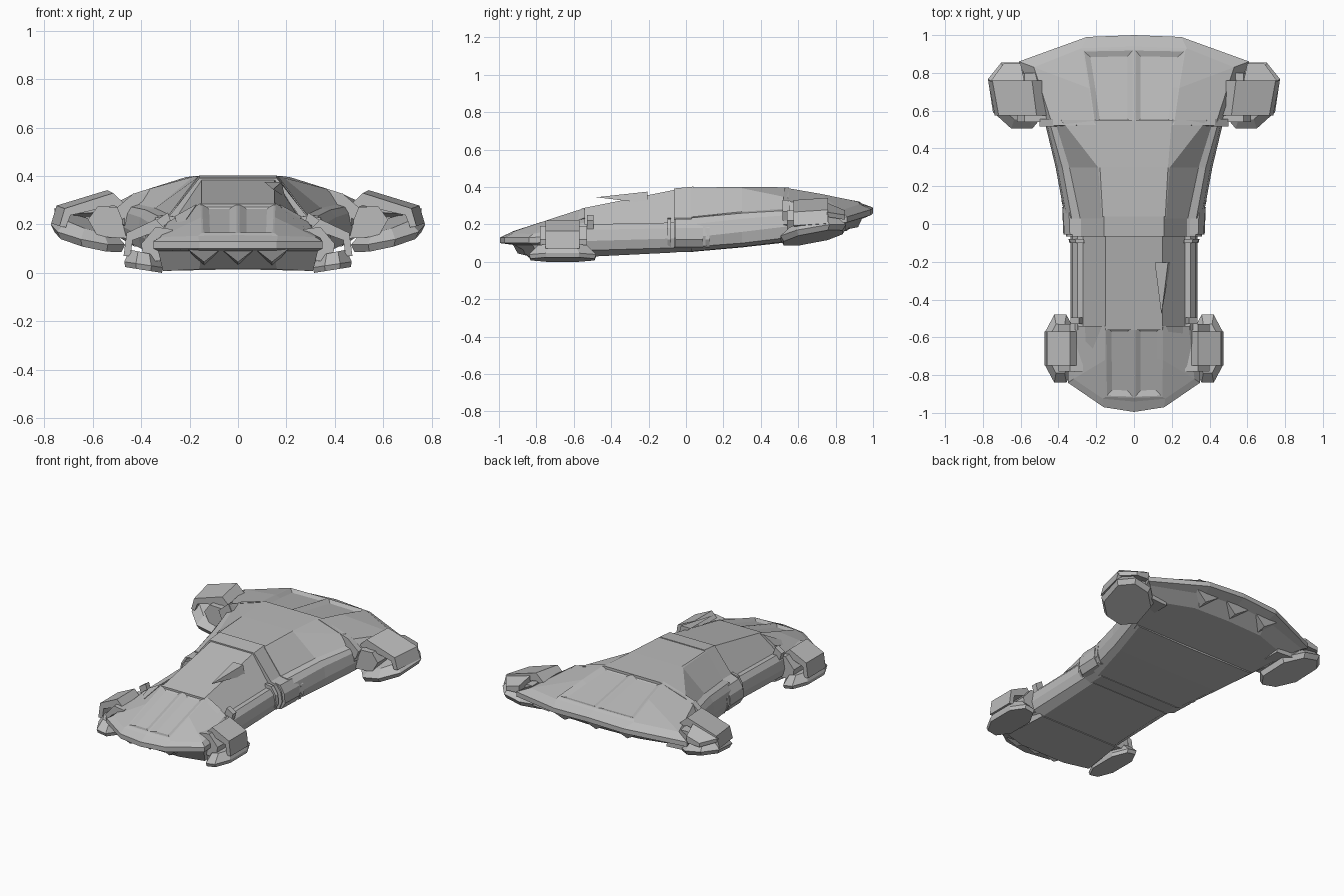
import bpy, bmesh
from mathutils import Vector

if "Cube" in bpy.data.objects:
    bpy.data.objects.remove(bpy.data.objects["Cube"])

grey = bpy.data.materials.new("hull_grey")
grey.use_nodes = True
COLOUR = (0.5, 0.5, 0.5, 1)
grey.diffuse_color = COLOUR
grey.node_tree.nodes["Principled BSDF"].inputs["Base Color"].default_value = COLOUR


def solid(name, rings, side=1, bays=0):
    """Skin a list of equal rings; bays sinks two panels into the last cap."""
    bm = bmesh.new()
    loops = [[bm.verts.new((p[0] * side, p[1], p[2])) for p in ring] for ring in rings]
    count = len(loops[0])
    for low, high in zip(loops, loops[1:]):
        for i in range(count):
            j = (i + 1) % count
            bm.faces.new((low[i], low[j], high[j], high[i]))
    bm.faces.new(loops[0])
    top = loops[-1]
    if bays:
        half = count // 2
        panels = [bm.faces.new(top[:half + 1]), bm.faces.new(top[half:] + top[:1])]
    else:
        bm.faces.new(top)
    bmesh.ops.recalc_face_normals(bm, faces=bm.faces)
    if bays:
        bmesh.ops.inset_individual(bm, faces=panels, thickness=0.007, use_even_offset=True)
        bmesh.ops.inset_individual(bm, faces=panels, thickness=0.028, depth=-bays,
                                   use_even_offset=True)
    mesh = bpy.data.meshes.new(name)
    bm.to_mesh(mesh)
    bm.free()
    mesh.materials.append(grey)
    obj = bpy.data.objects.new(name, mesh)
    bpy.context.collection.objects.link(obj)
    return obj


def mirrored(half):
    """Close a half outline that starts and ends on the centre line."""
    return half + [(-x, y, z) for x, y, z in reversed(half[1:-1])]


def section(y, base, *points):
    """Hull cross-section at y, from the keel up to the deck edge."""
    return mirrored([(0, y, base)] + [(x, y, z) for x, z in points] + [(0, y, points[-1][1])])


def extrude(name, profile, y0, y1, side, taper=1.0, drop=0.0):
    """Run an x-z profile along y, optionally narrower and lower at y0."""
    return solid(name, [[(x * taper, y0, z - drop) for x, z in profile],
                        [(x, y1, z) for x, z in profile]], side)


def spike(name, base, tip, side=1):
    tip = Vector(tip)
    base = [Vector(p) for p in base]
    return solid(name, [base, [tip.lerp(p, 0.01) for p in base]], side)


def lift(row, dz):
    return [(x, y, z + dz) for x, y, z in row]


# Central hull: front body, collar, widening rear body with flared shoulders
solid("front_body", [
    section(-.56, .025, (.27, .025), (.32, .06), (.335, .11), (.325, .17), (.3, .2), (.27, .2), (.15, .285)),
    section(-.05, .05, (.27, .05), (.32, .075), (.335, .125), (.325, .18), (.3, .21), (.27, .21), (.15, .387))])
solid("collar", [
    section(y, .052, (.28, .052), (.34, .08), (.36, .13), (.35, .19), (.325, .225), (.28, .24), (.16, z))
    for y, z in ((-.065, .392), (.04, .402))])
solid("rear_body", [
    section(.03, .053, (.3, .055), (.345, .08), (.365, .13), (.355, .2), (.33, .235), (.285, .24),
            (.17, .393), (.165, .397)),
    section(.3, .077, (.36, .08), (.4, .1), (.415, .16), (.405, .23), (.38, .26), (.342, .268),
            (.19, .393), (.18, .4)),
    section(.55, .105, (.42, .11), (.46, .13), (.475, .19), (.465, .25), (.45, .275), (.42, .285),
            (.385, .342), (.2, .398))])

# Nose: keel, undercut, lip, sloped top and two sunken deck bays
nose_lip = [(0, -.995, .1), (.16, -.97, .1), (.35, -.84, .1), (.34, -.54, .11), (0, -.54, .11)]
solid("nose", [mirrored(r) for r in (
    [(0, -.83, .015), (.16, -.83, .015), (.31, -.78, .008), (.28, -.5, .02), (0, -.5, .02)],
    [(0, -.92, .09), (.15, -.91, .09), (.33, -.82, .09), (.32, -.54, .1), (0, -.54, .1)],
    nose_lip, lift(nose_lip, .03),
    [(0, -.94, .156), (.165, -.925, .153), (.32, -.82, .148), (.29, -.54, .21), (0, -.54, .21)],
    [(0, -.92, .165), (.15, -.915, .165), (.153, -.72, .23), (.155, -.54, .288), (0, -.54, .288)])],
    bays=.014)

# Tail: broad drooping rim and two sunken deck bays
tail_lip = [(0, 1, .26), (.25, .99, .25), (.61, .86, .21), (.47, .52, .2), (0, .52, .2)]
solid("tail", [mirrored(r) for r in (
    [(0, .86, .165), (.25, .85, .165), (.5, .77, .155), (.43, .51, .11), (0, .51, .11)],
    [(0, .94, .235), (.24, .93, .225), (.58, .84, .2), (.46, .52, .19), (0, .52, .19)],
    tail_lip, lift(tail_lip, .03),
    [(0, .94, .312), (.28, .93, .308), (.53, .83, .275), (.43, .52, .328), (0, .52, .328)],
    [(0, .925, .322), (.272, .92, .322), (.24, .72, .363), (.212, .525, .397), (0, .525, .397)])],
    bays=.014)

# Intake teeth tucked under both lips
for i, x in enumerate((-.14, 0, .14)):
    spike(f"nose_tooth_{i}", [(x - .07, -.93, .1), (x + .07, -.93, .1), (x, -.8, .02)], (x, -.9, .045))
    spike(f"tail_tooth_{i}", [(x * 1.6 - .11, .95, .25), (x * 1.6 + .11, .95, .25), (x * 1.6, .82, .165)],
          (x * 1.6, .92, .185))

# Deck fin
spike("deck_fin", [(.11, -.205, .375), (.18, -.205, .375), (.195, -.205, .312)], (.145, -.48, .345))


def pad(name, side, cx, cy, hx, hy, z, roll, pitch, skew, levels):
    """Eight-sided hover pod tilted and skewed with its mounting."""
    corners = [(-1, -.5), (-.4, -1), (.4, -1), (1, -.5), (1, .5), (.4, 1), (-.4, 1), (-1, .5)]
    solid(name, [[(cx + u * hx * s + v * hy * skew, cy + v * hy * s,
                   z + dz + u * hx * roll + v * hy * pitch)
                  for u, v in corners] for s, dz in levels], side)


for side, label in ((1, "left"), (-1, "right")):
    # Front hover pod with its angled cover
    pad(f"front_pod_{label}", side, .39, -.66, .08, .18, .012, .15, 0, 0,
        ((.95, 0), (1, .022), (.72, .072)))
    extrude(f"front_pod_cover_{label}",
            [(.29, .17), (.34, .222), (.46, .165), (.473, .07), (.445, .07), (.435, .135), (.34, .17)],
            -.75, -.57, side)
    extrude(f"front_pod_core_{label}", [(.27, .05), (.39, .05), (.4, .12), (.34, .19), (.27, .18)],
            -.78, -.53, side)
    # Rear hover pod with its angled cover
    pad(f"rear_pod_{label}", side, .62, .68, .14, .175, .128, .19, .17, .15,
        ((.9, 0), (1, .03), (.72, .075)))
    extrude(f"rear_pod_cover_{label}",
            [(.45, .26), (.54, .342), (.75, .278), (.772, .205), (.745, .2), (.725, .25), (.54, .29)],
            .575, .76, side, .955, .012)
    extrude(f"rear_pod_core_{label}", [(.42, .14), (.58, .15), (.62, .22), (.58, .275), (.44, .27)],
            .54, .8, side)
    # Clipped wedge closing the cover at the back
    solid(f"rear_pod_cap_{label}", [
        [(.58, .755, .25), (.755, .755, .24), (.76, .755, .265), (.58, .755, .315)],
        [(.6, .85, .23), (.69, .85, .225), (.69, .85, .25), (.6, .85, .275)]], side)
    # Side tube rings and the sleeve around the collar
    for n, (y0, y1, x) in enumerate(((-.1, -.08, .347), (-.055, .09, .38), (.105, .125, .385))):
        extrude(f"tube_ring_{n}_{label}",
                [(x - .08, .065), (x - .025, .078), (x, .12), (x - .005, .18), (x - .035, .228), (x - .08, .235)],
                y0, y1, side, .985)
    # Small mounts where the pods meet the hull
    extrude(f"front_mount_{label}", [(.27, .19), (.32, .17), (.335, .22), (.29, .25)], -.53, -.495, side)
    extrude(f"rear_mount_{label}", [(.4, .27), (.48, .22), (.5, .27), (.43, .33)], .515, .555, side)
    # Raised fairing beside the front deck bays
    spike(f"front_fairing_{label}", [(.17, -.54, .285), (.26, -.54, .235), (.2, -.54, .2)],
          (.25, -.74, .17), side)
